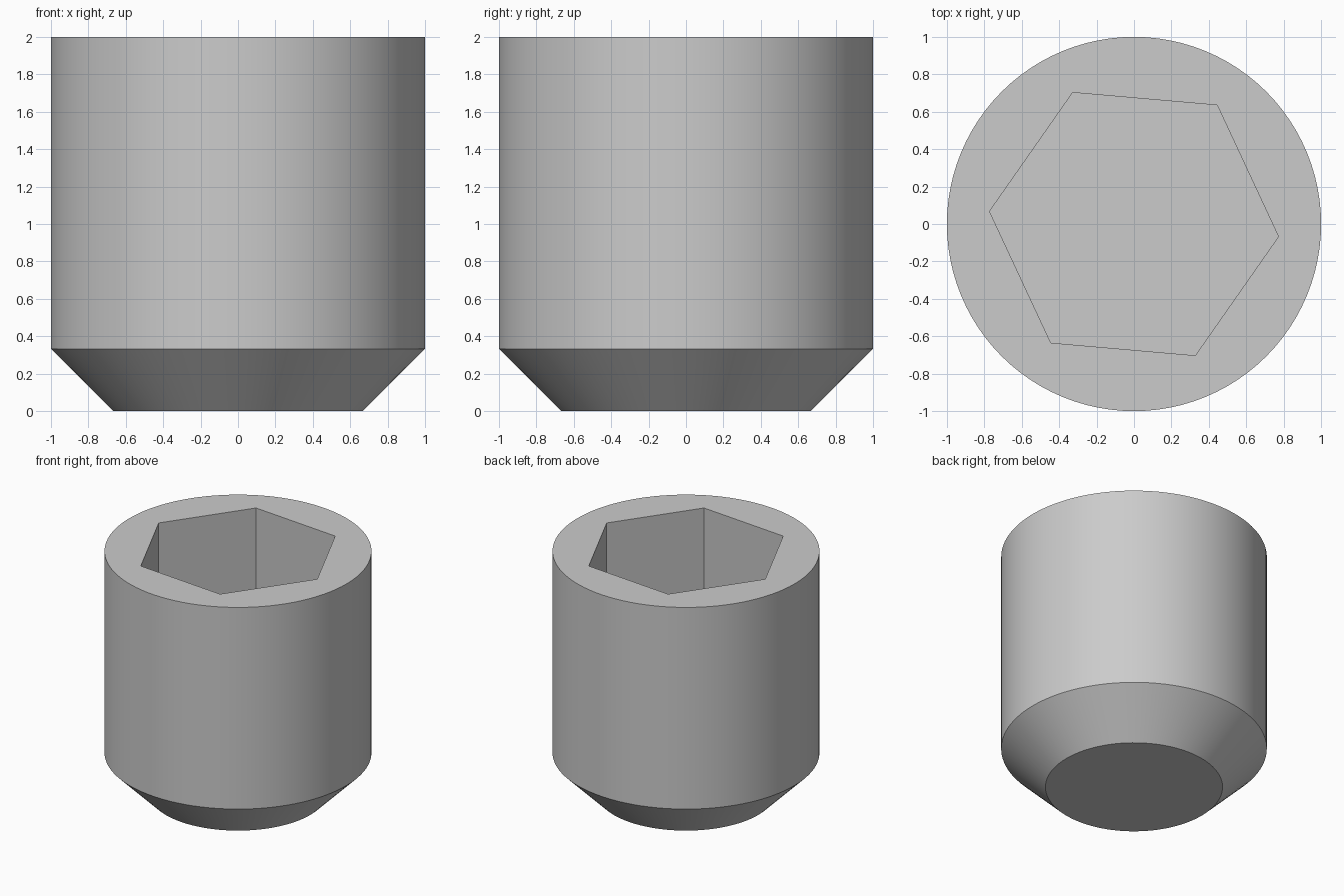
import bpy
import bmesh
from math import cos, sin, tau, radians

default = bpy.data.objects.get("Cube")
if default:
    bpy.data.objects.remove(default, do_unlink=True)

SIDES = 96
SOCKET_RADIUS, SOCKET_TURN, SOCKET_DEPTH = 0.775, radians(-5), 1.2

steel = bpy.data.materials.new("grey steel")
steel.use_nodes = True
color = (0.6, 0.6, 0.6, 1)
steel.diffuse_color = color
steel.node_tree.nodes["Principled BSDF"].inputs["Base Color"].default_value = color

bm = bmesh.new()


def ring(radius, z, sides, turn=0.0):
    """Closed ring of vertices."""
    return [bm.verts.new((radius * cos(turn + tau * i / sides),
                          radius * sin(turn + tau * i / sides), z))
            for i in range(sides)]


def wall(a, b):
    """Quads joining two rings with equal vertex counts."""
    n = len(a)
    for i in range(n):
        j = (i + 1) % n
        bm.faces.new((a[i], a[j], b[j], b[i]))


def loop_edges(loop):
    return [bm.edges.get((v, loop[(i + 1) % len(loop)])) for i, v in enumerate(loop)]


# Body: flat tip, conical chamfer and straight cylinder
tip = ring(0.667, 0, SIDES)
shoulder = ring(1, 0.333, SIDES)
rim = ring(1, 2, SIDES)
bm.faces.new(tip)
wall(tip, shoulder)
wall(shoulder, rim)

# Hexagonal socket sunk into the top
mouth = ring(SOCKET_RADIUS, 2, 6, SOCKET_TURN)
floor = ring(SOCKET_RADIUS, 2 - SOCKET_DEPTH, 6, SOCKET_TURN)
wall(mouth, floor)
bm.faces.new(floor)

# Top face between the outer rim and the socket mouth
bmesh.ops.triangle_fill(bm, edges=loop_edges(rim) + loop_edges(mouth),
                        use_beauty=True, normal=(0, 0, 1))
bmesh.ops.recalc_face_normals(bm, faces=bm.faces)

mesh = bpy.data.meshes.new("socket_set_screw")
bm.to_mesh(mesh)
bm.free()
mesh.materials.append(steel)
screw = bpy.data.objects.new("socket_set_screw", mesh)
bpy.context.collection.objects.link(screw)

# Smooth round walls with crisp edges
bpy.ops.object.select_all(action="DESELECT")
screw.select_set(True)
bpy.context.view_layer.objects.active = screw
bpy.ops.object.shade_smooth_by_angle(angle=radians(30))
